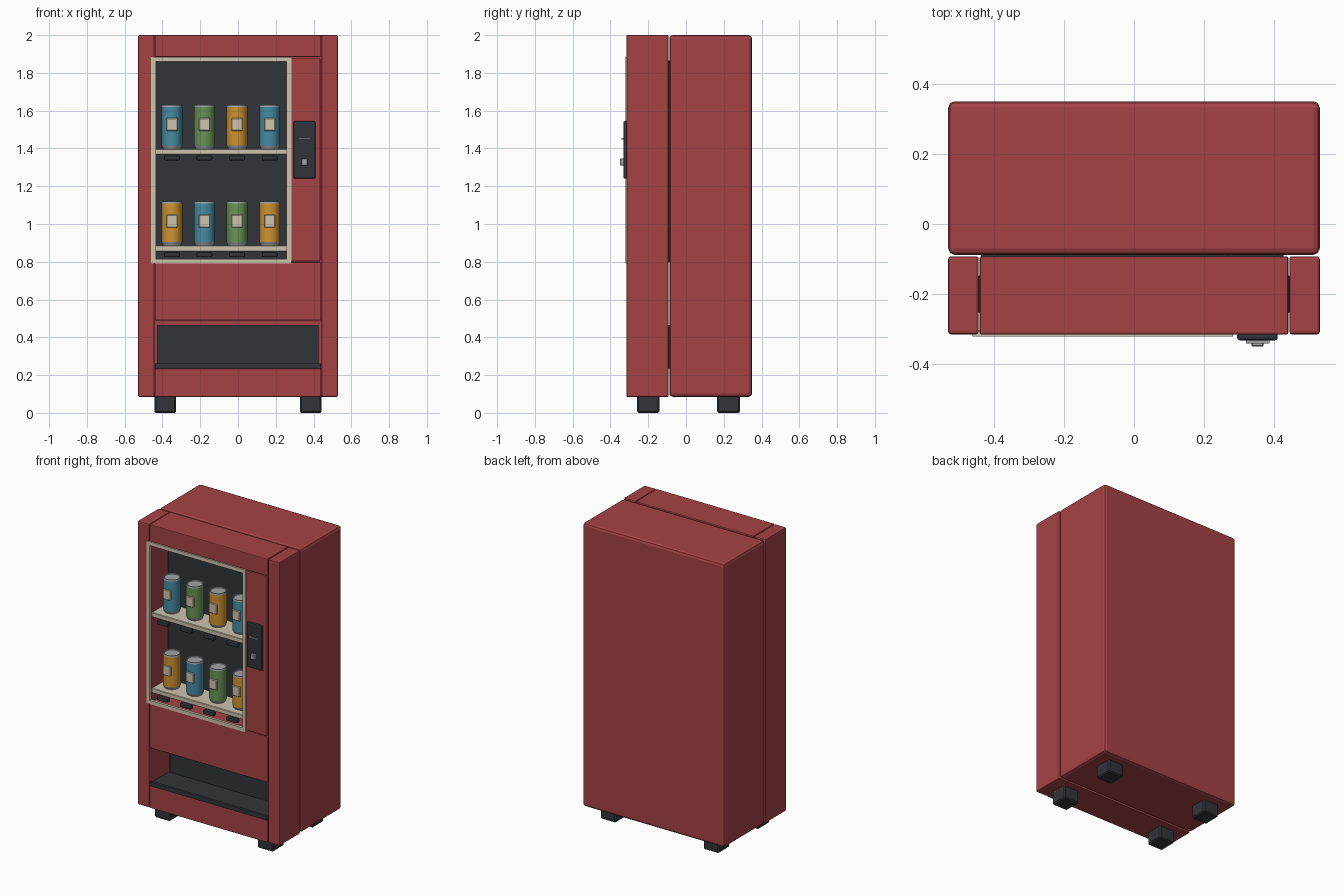
import bpy, bmesh, math
from mathutils import Matrix

if "Cube" in bpy.data.objects:
    bpy.data.objects.remove(bpy.data.objects["Cube"])


def material(name, r, g, b):
    m = bpy.data.materials.new(name)
    m.diffuse_color = (r, g, b, 1)
    m.use_nodes = True
    m.node_tree.nodes["Principled BSDF"].inputs["Base Color"].default_value = m.diffuse_color
    return m


RED = material("red_paint", 0.38, 0.055, 0.06)
DARK = material("dark_plastic", 0.03, 0.036, 0.042)
CREAM = material("cream", 0.62, 0.55, 0.42)
SILVER = material("silver", 0.36, 0.38, 0.40)
BLUE = material("blue", 0.06, 0.26, 0.36)
GREEN = material("green", 0.14, 0.29, 0.09)
ORANGE = material("orange", 0.62, 0.29, 0.03)


def finish(name, bm, mat):
    bmesh.ops.recalc_face_normals(bm, faces=bm.faces)
    me = bpy.data.meshes.new(name)
    bm.to_mesh(me)
    bm.free()
    me.materials.append(mat)
    ob = bpy.data.objects.new(name, me)
    bpy.context.collection.objects.link(ob)
    return ob


def box(name, x, y, z, mat, bevel=0.0, segments=2):
    """Box from (min, max) ranges, with optional rounded edges."""
    bm = bmesh.new()
    size = [b - a for a, b in (x, y, z)]
    mid = [(a + b) / 2 for a, b in (x, y, z)]
    bmesh.ops.create_cube(bm, size=1, matrix=Matrix.Translation(mid) @ Matrix.Diagonal((*size, 1)))
    if bevel:
        bmesh.ops.bevel(bm, geom=bm.edges[:], offset=bevel, segments=segments,
                        profile=0.5, affect='EDGES')
    return finish(name, bm, mat)


def lathe(name, profile, loc, mat, sides=28):
    """Spin (radius, height) points around a vertical axis."""
    bm = bmesh.new()
    verts = [bm.verts.new((r, 0, h)) for r, h in profile]
    edges = [bm.edges.new(p) for p in zip(verts, verts[1:])]
    bmesh.ops.spin(bm, geom=verts + edges, axis=(0, 0, 1), cent=(0, 0, 0),
                   angle=math.tau, steps=sides)
    bmesh.ops.remove_doubles(bm, verts=bm.verts, dist=1e-5)
    for f in bm.faces:
        f.smooth = all(abs(f.normal.z) < 0.3 for _ in (0,))
    bmesh.ops.translate(bm, verts=bm.verts, vec=loc)
    return finish(name, bm, mat)


# Cabinet: rear body, front posts and fascia panels
FRONT, REAR = -0.315, -0.092
box("cabinet_body", (-0.53, 0.53), (-0.088, 0.35), (0.085, 2.0), RED, 0.018)
box("left_post", (-0.53, -0.443), (FRONT, REAR), (0.085, 2.0), RED, 0.008)
box("right_post", (0.443, 0.53), (FRONT, REAR), (0.085, 2.0), RED, 0.008)
for name, x, z in (("top_panel", (-0.44, 0.44), (1.885, 2.0)),
                   ("control_panel", (0.268, 0.436), (0.802, 1.88)),
                   ("middle_panel", (-0.44, 0.44), (0.49, 0.798)),
                   ("bottom_panel", (-0.44, 0.44), (0.085, 0.235))):
    box(name, x, (FRONT, REAR), z, RED, 0.005)

# Feet
for sx in (-1, 1):
    for y in (-0.2, 0.225):
        box("foot", (sx * 0.385 - 0.058, sx * 0.385 + 0.058), (y - 0.06, y + 0.06),
            (0, 0.092), DARK, 0.008, 1)

# Display recess
box("display_back", (-0.437, 0.268), (-0.125, -0.086), (0.798, 1.865), DARK)

# Window frame: a ring of four bars
X0, X1, Z0, Z1, W = -0.46, 0.282, 0.79, 1.885, 0.025
for name, x, z in (("frame_left", (X0, X0 + W), (Z0, Z1)),
                   ("frame_right", (X1 - W, X1), (Z0, Z1)),
                   ("frame_bottom", (X0 + W, X1 - W), (Z0, Z0 + W)),
                   ("frame_top", (X0 + W, X1 - W), (Z1 - W, Z1))):
    box(name, x, (-0.321, -0.303), z, CREAM)

# Shelves with cans and selection buttons
CAN_X = (-0.35, -0.178, -0.005, 0.168)
COLOURS = (BLUE, GREEN, ORANGE)
for top, start in ((1.398, 0), (0.886, 2)):
    box("shelf", (-0.44, 0.268), (-0.295, -0.12), (top - 0.031, top), CREAM, 0.003, 1)
    for i, x in enumerate(CAN_X):
        colour = COLOURS[(start + i) % 3]
        at = (x, -0.205, top)
        lathe("can_body", [(0.055, 0.018), (0.055, 0.222)], at, colour)
        lathe("can_bottom", [(0, 0.0), (0.046, 0.0), (0.052, 0.012), (0.055, 0.018)], at, SILVER)
        lathe("can_lid", [(0.055, 0.222), (0.0535, 0.232), (0.048, 0.232), (0.046, 0.226),
                          (0, 0.226)], at, SILVER)
        box("can_label", (x - 0.03, x + 0.03), (-0.264, -0.25), (top + 0.095, top + 0.163),
            CREAM, 0.004, 1)
        box("selection_button", (x - 0.042, x + 0.042), (-0.312, -0.28),
            (top - 0.062, top - 0.035), DARK, 0.008)

# Payment unit
box("payment_plate", (0.294, 0.41), (-0.332, -0.31), (1.24, 1.545), DARK, 0.008)
box("payment_slot", (0.319, 0.387), (-0.341, -0.328), (1.447, 1.455), SILVER)
box("coin_button", (0.335, 0.369), (-0.35, -0.328), (1.31, 1.346), SILVER, 0.003, 1)
box("coin_button_notch", (0.346, 0.358), (-0.35, -0.335), (1.312, 1.322), DARK)

# Collection bay
box("bay_back", (-0.43, 0.427), (-0.11, -0.086), (0.235, 0.466), DARK)
box("bay_tray", (-0.44, 0.44), (-0.3, -0.1), (0.235, 0.25), DARK)
box("bay_lip", (-0.44, 0.44), (-0.315, -0.295), (0.233, 0.262), DARK, 0.005)
